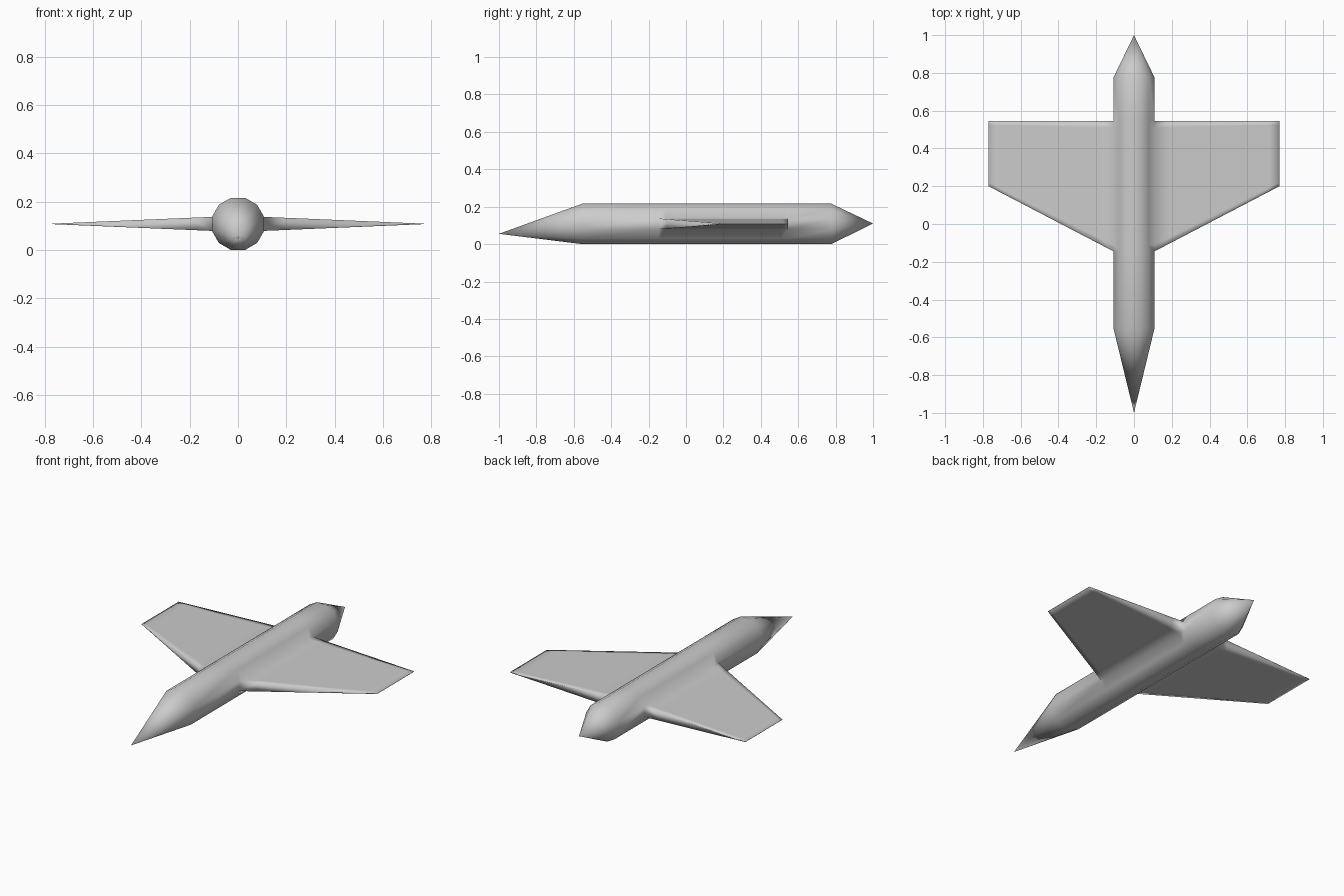
import bpy, bmesh, math

if "Cube" in bpy.data.objects:
    bpy.data.objects.remove(bpy.data.objects["Cube"])

SIDES = 12
HALF = 0.108                                   # distance from axis to flat
R = HALF / math.cos(math.pi / SIDES)
ZC = HALF
RINGS = [-0.555, -0.145, -0.11, 0.51, 0.545, 0.777]
ROOT = slice(1, 5)                             # rings that carry the wings
WING_X = [0.19, 0.715, 0.77]
TIP_X, TIP_FRONT, BACK = 0.77, 0.2, 0.545

bm = bmesh.new()

# Fuselage tube, flats facing up, down and sideways
rings = []
for y in RINGS:
    ring = []
    for i in range(SIDES):
        a = math.radians(15 + 30 * i)
        ring.append(bm.verts.new((R * math.cos(a), y, ZC + R * math.sin(a))))
    rings.append(ring)
for k in range(len(rings) - 1):
    for i in range(SIDES):
        if i in (5, 11) and 1 <= k <= 3:       # openings for the wings
            continue
        j = (i + 1) % SIDES
        bm.faces.new((rings[k][i], rings[k][j], rings[k + 1][j], rings[k + 1][i]))

# Drooped nose and tail cone
for ring, tip in ((rings[0], (0, -1, 0.055)), (rings[-1], (0, 1, 0.11))):
    v = bm.verts.new(tip)
    for i in range(SIDES):
        bm.faces.new((ring[i], ring[(i + 1) % SIDES], v))


def wing(side, top, bottom):
    """Tapered wing grown out of the fuselage's side flat."""
    h0 = R * math.sin(math.radians(15))
    prev = [r[top] for r in rings[ROOT]] + [r[bottom] for r in reversed(rings[ROOT])]
    for x in WING_X:
        t = (x - HALF) / (TIP_X - HALF)
        front = RINGS[1] + (TIP_FRONT - RINGS[1]) * t
        ys = [front, front + 0.035 - 0.015 * t, BACK - 0.035 + 0.015 * t, BACK]
        h = h0 * (1 - t) + 0.001 * t
        loop = [bm.verts.new((side * x, y, ZC + h)) for y in ys]
        loop += [bm.verts.new((side * x, y, ZC - h)) for y in reversed(ys)]
        for i in range(8):
            j = (i + 1) % 8
            bm.faces.new((prev[i], prev[j], loop[j], loop[i]))
        prev = loop
    for i in range(3):                         # thin wing tip
        bm.faces.new((prev[i], prev[i + 1], prev[6 - i], prev[7 - i]))


wing(1, 0, 11)
wing(-1, 5, 6)

bmesh.ops.recalc_face_normals(bm, faces=bm.faces)
for f in bm.faces:
    f.smooth = True
mesh = bpy.data.meshes.new("fuselage_with_wings")
bm.to_mesh(mesh)
bm.free()
obj = bpy.data.objects.new("fuselage_with_wings", mesh)
bpy.context.collection.objects.link(obj)
